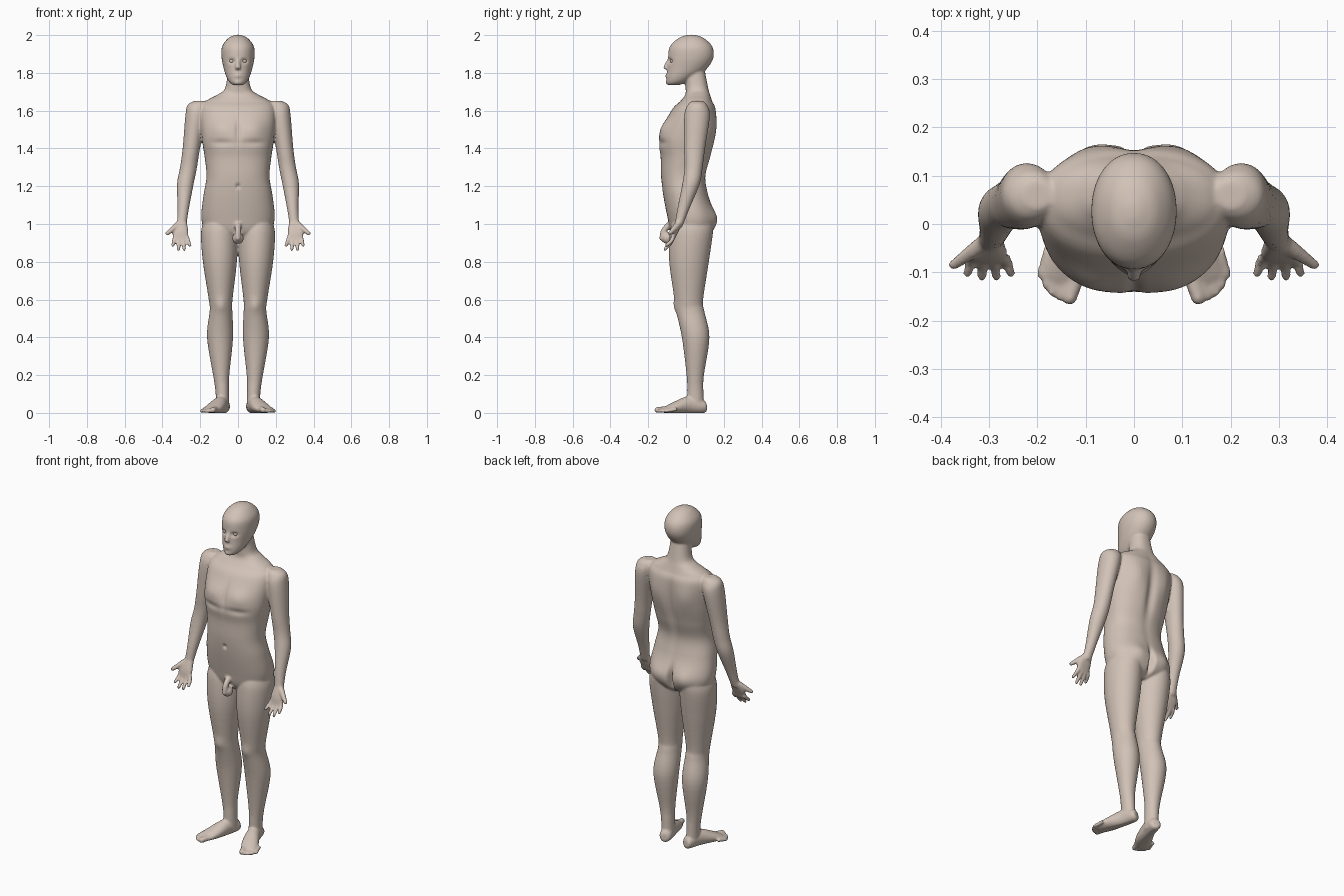
import bpy, bmesh, math
from mathutils import Vector

if "Cube" in bpy.data.objects:
    bpy.data.objects.remove(bpy.data.objects["Cube"])

skin = bpy.data.materials.new("skin")
skin.diffuse_color = (0.64, 0.54, 0.47, 1)
skin.use_nodes = True
skin.node_tree.nodes["Principled BSDF"].inputs["Base Color"].default_value = skin.diffuse_color
bm = bmesh.new()


def spline(rows, steps=6):
    """Catmull-Rom interpolation of rows of numbers."""
    out = []
    last = len(rows) - 1
    for i in range(last):
        p = [rows[max(0, min(last, i + k))] for k in (-1, 0, 1, 2)]
        for s in range(steps):
            t = s / steps
            out.append([b + 0.5 * t * (c - a + t * (2 * a - 5 * b + 4 * c - d + t * (3 * (b - c) + d - a)))
                        for a, b, c, d in zip(*p)])
    return out + [rows[-1]]


def loft(rows, side=1, axis=None, power=2.0, n=32):
    """Closed skin through rings of (x, y, z, half width, half depth)."""
    rows = [(r[0] * side, *r[1:]) for r in rows]
    t = Vector(axis or Vector(rows[-1][:3]) - Vector(rows[0][:3])).normalized()
    u = Vector((1, 0, 0))
    u = (u - t * u.dot(t)).normalized()
    v = t.cross(u)
    rings = []
    for x, y, z, a, b in spline(rows):
        ring = []
        for k in range(n):
            c, s = math.cos(math.tau * k / n), math.sin(math.tau * k / n)
            c = math.copysign(abs(c) ** (2 / power), c) * max(a, 0.002)
            s = math.copysign(abs(s) ** (2 / power), s) * max(b, 0.002)
            ring.append(bm.verts.new(Vector((x, y, z)) + u * c + v * s))
        rings.append(ring)
    for r0, r1 in zip(rings, rings[1:]):
        for k in range(n):
            bm.faces.new((r0[k], r0[(k + 1) % n], r1[(k + 1) % n], r1[k]))
    bm.faces.new(rings[0])
    bm.faces.new(rings[-1])


def ball(c, r):
    for w in bmesh.ops.create_uvsphere(bm, u_segments=16, v_segments=10, radius=r)["verts"]:
        w.co += Vector(c)


def digit(a, b, r0, r1, side, bend=0):
    """Finger or toe with a rounded tip, bent along y."""
    a, b = Vector(a), Vector(b)
    m = (a + b) / 2 + Vector((0, bend, 0))
    rm = (r0 + r1) / 2
    loft([(*a, r0, r0), (*m, rm, rm), (*b, r1, r1)], side, n=12)
    ball((b.x * side, b.y, b.z), r1)


UP = (0, 0, 1)

# torso and neck: z, centre y, half width, half depth
torso = [(.92, .02, .07, .07), (.96, .03, .165, .11), (1.03, .03, .194, .127), (1.15, 0, .183, .12),
         (1.25, -.014, .167, .118), (1.35, -.002, .176, .132), (1.46, .006, .192, .148), (1.6, .04, .2, .118),
         (1.65, .055, .17, .085), (1.685, .062, .108, .066), (1.72, .058, .068, .06), (1.82, .045, .053, .053)]
loft([(0, *r) for r in [(y, z, a, b) for z, y, a, b in torso]], axis=UP, power=2.3, n=48)

# head
head = [(1.735, -.065, .024, .03), (1.75, -.05, .045, .052), (1.78, -.025, .062, .078), (1.82, .005, .075, .104),
        (1.88, .025, .087, .12), (1.94, .027, .084, .112), (1.985, .028, .05, .065), (2.002, .028, .012, .016)]
loft([(0, y, z, a, b) for z, y, a, b in head], axis=UP, power=2.1, n=48)

# nose
loft([(0, -.088, 1.88, .008, .006), (0, -.108, 1.83, .014, .012), (0, -.098, 1.818, .014, .008)], axis=UP, n=12)

# groin
digit((0, -.085, 1), (0, -.128, .925), .018, .014, 1, -.012)
ball((0, -.1, .925), .031)

for s in (1, -1):
    # arm
    loft([(.2, .06, 1.652, .03, .028), (.212, .06, 1.63, .055, .052), (.224, .058, 1.57, .055, .068),
          (.247, .045, 1.4, .046, .056), (.262, .04, 1.3, .045, .048), (.279, .026, 1.21, .044, .046),
          (.29, -.014, 1.08, .03, .032), (.3, -.042, .98, .025, .02)], s, UP)
    # palm
    loft([(.297, -.034, 1.02, .024, .02), (.305, -.058, .96, .042, .018), (.302, -.074, .912, .036, .01)],
         s, UP, 2.5)
    # fingers and thumb
    for a in (-1.5, -.5, .5, 1.5):
        digit((.302 + .0215 * a, -.068, .928), (.3 + .03 * a, -.112 + .004 * a * a, .864 + .0105 * a * a),
              .0125, .0095, s, .006)
    digit((.318, -.045, .995), (.374, -.085, .95), .018, .011, s)
    # leg
    loft([(.1, .03, 1.02, .08, .1), (.1, .027, .95, .096, .114), (.096, .016, .8, .09, .105),
          (.092, .015, .6, .063, .076), (.09, .022, .54, .06, .075), (.095, .051, .4, .069, .073),
          (.089, .049, .2, .043, .046), (.084, .049, .12, .036, .043), (.08, .05, .02, .034, .045)], s, UP)
    # foot
    loft([(.07, .107, .03, .018, .02), (.073, .09, .035, .033, .036), (.092, .015, .042, .038, .046),
          (.122, -.06, .028, .047, .031), (.15, -.118, .014, .042, .014)], s)
    # toes
    for i in range(5):
        x, y = .133 + .021 * i - .0015 * i * i, -.153 + .003 * i * i
        r = .011 - i * .0005 if i else .0155
        digit((x - .017, y + .055, .02), (x, y, r), r + .002, r, s)

bmesh.ops.recalc_face_normals(bm, faces=bm.faces[:])
me = bpy.data.meshes.new("body_parts")
bm.to_mesh(me)
bm.free()
body = bpy.data.objects.new("body", me)
bpy.context.collection.objects.link(body)

# fuse the parts into one smooth skin
rm = body.modifiers.new("fuse", 'REMESH')
rm.mode = 'VOXEL'
rm.voxel_size = 0.006
sm = body.modifiers.new("soften", 'SMOOTH')
sm.factor = 0.5
sm.iterations = 5
fused = bpy.data.meshes.new_from_object(body.evaluated_get(bpy.context.evaluated_depsgraph_get()))
body.modifiers.clear()
body.data = fused
bpy.data.meshes.remove(me)

# surface modelling: x, y, z, radius x, radius z, push along y (mirrored when off the middle)
marks = [(.09, -.12, 1.51, .07, .05, -.014),     # chest
         (.09, -.14, 1.43, .07, .018, .008),     # under chest
         (0, -.14, 1.5, .014, .07, .01),         # breastbone
         (0, -.135, 1.2, .01, .012, .012),       # navel
         (0, .16, 1.38, .028, .2, -.018),        # spine
         (.1, .15, 1.52, .06, .08, .012),        # shoulder blade
         (0, .16, 1, .014, .07, -.04),           # cleft
         (.085, .14, 1.03, .055, .055, .015),    # buttock
         (.09, -.05, .57, .03, .035, -.008),     # kneecap
         (.033, -.085, 1.863, .018, .012, .013), # eye socket
         (0, -.1, 1.785, .021, .012, -.006),     # lips
         (0, -.1, 1.747, .02, .012, -.006)]      # chin
marks += [(-m[0], *m[1:]) for m in marks if m[0]]
for v in fused.vertices:
    push = 0
    for x, y, z, rx, rz, p in marks:
        dz = (v.co.z - z) / rz
        if abs(dz) < 2.2:
            d = dz * dz + ((v.co.x - x) / rx) ** 2 + ((v.co.y - y) / .05) ** 2
            push += p * math.exp(-d)
    v.co.y += push
    v.co.z = max(v.co.z, 0)
fused.materials.clear()
fused.materials.append(skin)
fused.polygons.foreach_set("material_index", [0] * len(fused.polygons))
fused.shade_smooth()

# eyes
for s in (1, -1):
    bpy.ops.mesh.primitive_uv_sphere_add(segments=20, ring_count=12, radius=.013, location=(s * .033, -.07, 1.863))
    eye = bpy.context.object
    eye.name = "eye_left" if s > 0 else "eye_right"
    eye.data.materials.append(skin)
    bpy.ops.object.shade_smooth()
